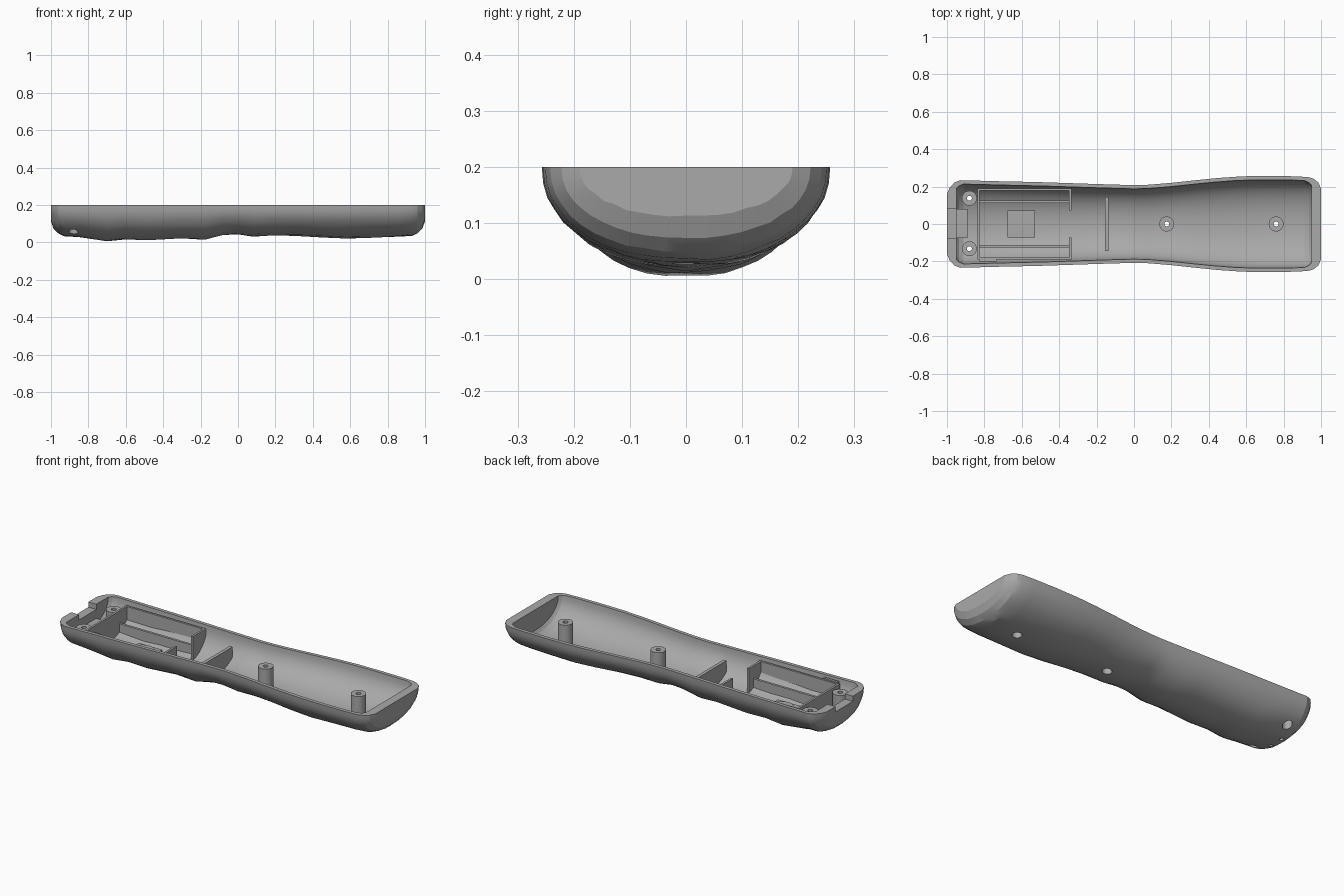
import bpy, bmesh, math, random
from mathutils import Matrix

random.seed(4)
RIM = 0.2      # height of the open edge
POWER = 2.15   # roundness of the hull section
STEPS = 22

cube = bpy.data.objects.get("Cube")
if cube:
    bpy.data.objects.remove(cube)

grey = bpy.data.materials.new("plain grey plastic")
grey.use_nodes = True
grey.diffuse_color = (0.4, 0.4, 0.4, 1)
grey.node_tree.nodes["Principled BSDF"].inputs["Base Color"].default_value = (0.4, 0.4, 0.4, 1)

# Stations along the hull: x, half width, underside height
HULL = [(-1, .16, .11), (-.985, .195, .07), (-.96, .222, .046), (-.93, .234, .032),
        (-.85, .232, .025), (-.7, .228, .003), (-.6, .226, .016), (-.48, .223, .01),
        (-.3, .217, .02), (-.18, .213, .014), (-.08, .21, .038), (0, .208, .043),
        (.08, .21, .03), (.2, .22, .036), (.32, .233, .033), (.45, .246, .026),
        (.58, .255, .02), (.72, .257, .023), (.86, .255, .027), (.93, .251, .033),
        (.96, .242, .046), (.985, .222, .07), (1, .19, .11)]


def hull_at(x):
    for (xa, wa, ba), (xb, wb, bb) in zip(HULL, HULL[1:]):
        if x <= xb:
            t = (x - xa) / (xb - xa)
            return wa + t * (wb - wa), ba + t * (bb - ba)
    return HULL[-1][1:]


def cavity_at(x):
    w, b = hull_at(max(-.92, min(.92, x)))
    near_end = max(0, (abs(x) - .91) / .04)
    return w - .02 - .025 * near_end ** 2, b + .02 + .03 * near_end ** 2


def floor_at(x, y):
    w, b = cavity_at(x)
    t = min(1, abs(y) / w)
    return RIM - (RIM - b) * (1 - t ** POWER) ** (1 / POWER)


def section(x, w, b, wobble=0):
    pts = []
    for i in range(STEPS + 1):
        a = math.pi * i / STEPS
        c, s = math.cos(a), max(0, math.sin(a))
        y = w * math.copysign(abs(c) ** (2 / POWER), c)
        z = RIM - (RIM - b) * s ** (2 / POWER)
        if 2 < i < STEPS - 2:
            z += random.uniform(0, wobble)
        pts.append((x, y, RIM if i in (0, STEPS) else z))
    return pts


def finish(name, bm, angle=20):
    bmesh.ops.recalc_face_normals(bm, faces=bm.faces)
    mesh = bpy.data.meshes.new(name)
    bm.to_mesh(mesh)
    bm.free()
    mesh.materials.append(grey)
    obj = bpy.data.objects.new(name, mesh)
    bpy.context.collection.objects.link(obj)
    smooth(obj, angle)
    return obj


def smooth(obj, angle):
    bpy.ops.object.select_all(action='DESELECT')
    obj.select_set(True)
    bpy.context.view_layer.objects.active = obj
    bpy.ops.object.shade_smooth_by_angle(angle=math.radians(angle))


def wall(name, x0, x1, y0, y1, top):
    """Upright block whose underside follows the cavity floor."""
    bm = bmesh.new()
    nx, ny = (max(1, round(d / .03)) for d in (x1 - x0, y1 - y0))
    place = Matrix.Translation(((x0 + x1) / 2, (y0 + y1) / 2, 0)) @ Matrix.Diagonal((x1 - x0, y1 - y0, 1, 1))
    bmesh.ops.create_grid(bm, x_segments=nx, y_segments=ny, size=.5, matrix=place)
    base = list(bm.verts)
    out = bmesh.ops.extrude_face_region(bm, geom=list(bm.faces), use_keep_orig=True)
    for v in out["geom"]:
        if isinstance(v, bmesh.types.BMVert):
            v.co.z = top
    for v in base:
        v.co.z = min(top - .005, floor_at(v.co.x, v.co.y) - .008)
    return finish(name, bm)


def turned(name, x, y, profile, sides=24):
    """Ring profile of (radius, height); None height sits on the floor."""
    bm = bmesh.new()
    rings = []
    for r, z in profile:
        ring = []
        for i in range(sides):
            a = 2 * math.pi * i / sides
            px, py = x + r * math.cos(a), y + r * math.sin(a)
            ring.append(bm.verts.new((px, py, floor_at(px, py) - .008 if z is None else z)))
        rings.append(ring)
    for a, b in zip(rings, rings[1:] + rings[:1]):
        for i in range(sides):
            j = (i + 1) % sides
            bm.faces.new((a[i], a[j], b[j], b[i]))
    return finish(name, bm, 30)


def cut(target, cutter):
    mod = target.modifiers.new("cut", 'BOOLEAN')
    mod.operation, mod.solver, mod.object = 'DIFFERENCE', 'EXACT', cutter
    cutter.hide_render = True
    bpy.context.view_layer.objects.active = target
    bpy.ops.object.modifier_apply(modifier=mod.name)
    bpy.data.objects.remove(cutter)


def drill(x, y, r):
    bm = bmesh.new()
    bmesh.ops.create_cone(bm, cap_ends=True, segments=20, radius1=r, radius2=r, depth=.3,
                          matrix=Matrix.Translation((x, y, 0)))
    return finish("drill", bm)


# Hollow hull: outer skin, cavity skin and the flat rim between them
bm = bmesh.new()
outer = [[bm.verts.new(p) for p in section(x, w, b, .004)] for x, w, b in HULL]
inner = [[bm.verts.new(p) for p in section(x * .95, *cavity_at(x * .95))] for x, w, b in HULL]
for skin in (outer, inner):
    for a, b in zip(skin, skin[1:]):
        for i in range(STEPS):
            bm.faces.new((a[i], a[i + 1], b[i + 1], b[i]))
    bm.faces.new(skin[0])
    bm.faces.new(skin[-1])
for k in range(len(HULL) - 1):
    for e in (0, STEPS):
        bm.faces.new((outer[k][e], outer[k + 1][e], inner[k + 1][e], inner[k][e]))
for k in (0, -1):
    bm.faces.new((outer[k][0], outer[k][STEPS], inner[k][STEPS], inner[k][0]))
hull = finish("lower_housing", bm)

# Notch in the end rim, screw openings and small drain holes
bm = bmesh.new()
bmesh.ops.create_cube(bm, size=1, matrix=Matrix.Translation((-.98, .003, .21)) @ Matrix.Diagonal((.12, .155, .08, 1)))
cut(hull, finish("notch_cutter", bm))

POSTS = {"rear_post_left": (-.88, .138, .168), "rear_post_right": (-.88, -.132, .168),
         "middle_post": (.175, 0, .18), "front_post": (.76, 0, .18)}
for name, (x, y, top) in POSTS.items():
    cut(hull, drill(x, y, .025))
    turned(name, x, y, [(.04, None), (.04, top), (.013, top), (.013, top - .03),
                        (.025, top - .03), (.025, None)])
for y in (-.042, .042):
    cut(hull, drill(-.925, y, .011))
smooth(hull, 20)

# Cable rest behind the notch
wall("cable_rest", -.95, -.89, -.074, .08, .12)

# Compartment walls and rails
wall("compartment_end_wall", -.838, -.826, -.19, .185, .183)
for side, s in (("left", 1), ("right", -1)):
    lo, hi = sorted((s * .178, s * .19))
    wall("compartment_side_wall_" + side, -.838, -.335, lo, hi, .183)
    lo, hi = sorted((s * .112, s * .126))
    wall("compartment_rail_" + side, -.826, -.345, lo, hi, .11)
    lo, hi = sorted((s * .072, s * .19))
    wall("compartment_corner_wall_" + side, -.347, -.335, lo, hi, .183)
wall("side_clip", -.826, -.735, -.2, -.186, .19)

# Round seat on a square pad
wall("square_pad", -.676, -.53, -.073, .073, .056)
turned("round_seat", -.603, 0, [(.062, .05), (.062, .064), (.001, .064), (.001, .05)], 32)

# Upright divider
wall("divider", -.155, -.136, -.145, .145, .15)
